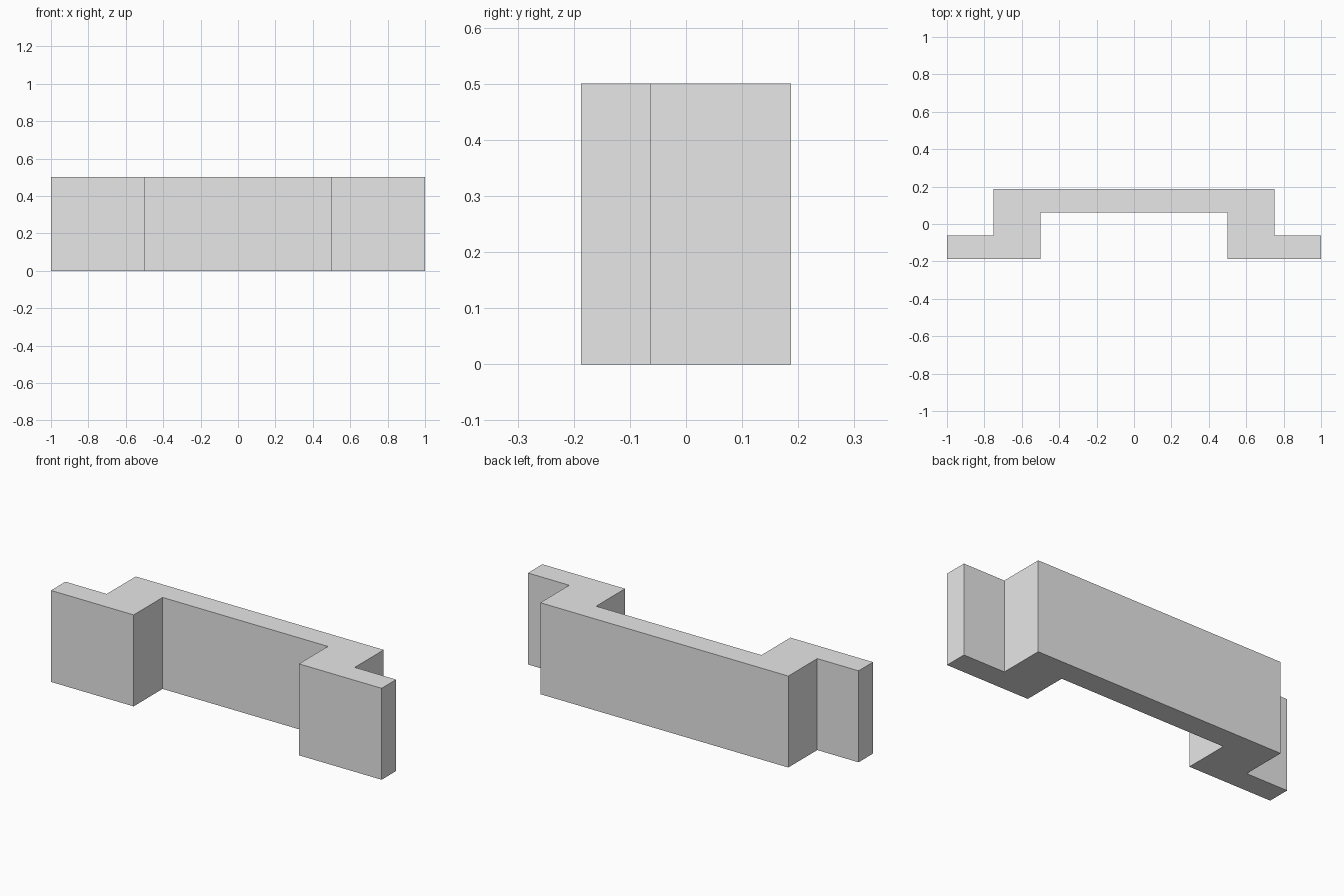
import bpy
import bmesh

cube = bpy.data.objects.get("Cube")
if cube:
    bpy.data.objects.remove(cube, do_unlink=True)

HEIGHT = 0.5

# Single plain grey
grey = bpy.data.materials.new("light_grey")
grey.use_nodes = True
colour = (0.8, 0.8, 0.8, 1.0)
grey.diffuse_color = colour
grey.node_tree.nodes["Principled BSDF"].inputs["Base Color"].default_value = colour

# Left half of the stepped outline, from the inner back wall round to the outer back
half = [(0.5, 0.0625), (0.5, -0.1875), (1.0, -0.1875),
        (1.0, -0.0625), (0.75, -0.0625), (0.75, 0.1875)]
outline = half + [(-x, y) for x, y in reversed(half)]

# Stepped channel: outline extruded straight up
bm = bmesh.new()
base = bm.faces.new([bm.verts.new((x, y, 0)) for x, y in outline])
result = bmesh.ops.extrude_face_region(bm, geom=[base], use_keep_orig=True)
top_verts = [g for g in result["geom"] if isinstance(g, bmesh.types.BMVert)]
bmesh.ops.translate(bm, verts=top_verts, vec=(0, 0, HEIGHT))
bmesh.ops.recalc_face_normals(bm, faces=bm.faces)

mesh = bpy.data.meshes.new("stepped_channel")
bm.to_mesh(mesh)
bm.free()
mesh.materials.append(grey)
channel = bpy.data.objects.new("stepped_channel", mesh)
bpy.context.collection.objects.link(channel)
